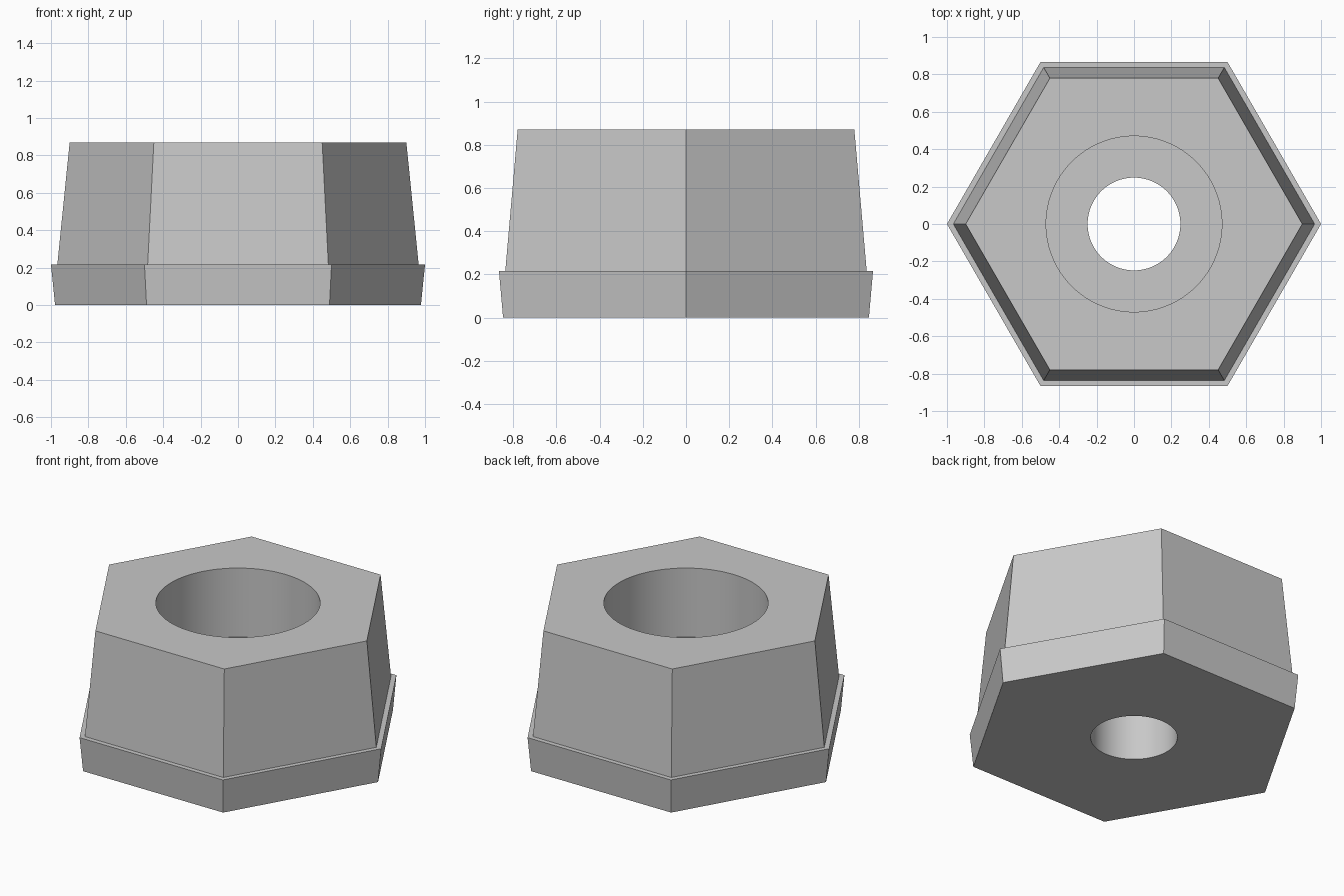
import bpy
import bmesh
from math import cos, sin, tau, radians

cube = bpy.data.objects.get("Cube")
if cube:
    bpy.data.objects.remove(cube, do_unlink=True)

SIDES = 6
STEPS = 16                      # bore segments per hexagon side
HEIGHT = 0.87
FLANGE_TOP = 0.216
BORE_FLOOR = 0.435

grey = bpy.data.materials.new("metal_grey")
grey.use_nodes = True
colour = (0.58, 0.58, 0.58, 1)
grey.diffuse_color = colour
grey.node_tree.nodes["Principled BSDF"].inputs["Base Color"].default_value = colour

bm = bmesh.new()


def ring(count, radius, z):
    return [bm.verts.new((radius * cos(tau * i / count), radius * sin(tau * i / count), z))
            for i in range(count)]


def bridge(a, b):
    n = len(a)
    for i in range(n):
        j = (i + 1) % n
        bm.faces.new((a[i], a[j], b[j], b[i]))


def cap(hexagon, circle):
    """Flat hexagonal face with a round hole, one piece per side."""
    for i in range(SIDES):
        arc = [circle[(i * STEPS + k) % len(circle)] for k in range(STEPS + 1)]
        bm.faces.new([hexagon[(i + 1) % SIDES], hexagon[i]] + arc)


# Flared base flange, ledge and tapered body
outer = [ring(SIDES, r, z) for r, z in
         ((0.978, 0), (1.0, FLANGE_TOP), (0.966, FLANGE_TOP), (0.9, HEIGHT))]
for low, high in zip(outer, outer[1:]):
    bridge(low, high)

# Wide upper bore, flat seat and narrow through hole
inner = [ring(SIDES * STEPS, r, z) for r, z in
         ((0.47, HEIGHT), (0.47, BORE_FLOOR), (0.248, BORE_FLOOR), (0.248, 0))]
for high, low in zip(inner, inner[1:]):
    bridge(high, low)

# Top and underside
cap(outer[-1], inner[0])
cap(outer[0], inner[-1])
bmesh.ops.recalc_face_normals(bm, faces=bm.faces[:])

mesh = bpy.data.meshes.new("hex_nut")
bm.to_mesh(mesh)
bm.free()
mesh.materials.append(grey)
nut = bpy.data.objects.new("hex_nut", mesh)
bpy.context.collection.objects.link(nut)

# Smooth bores with crisp hexagon edges
bpy.ops.object.select_all(action="DESELECT")
nut.select_set(True)
bpy.context.view_layer.objects.active = nut
bpy.ops.object.shade_smooth_by_angle(angle=radians(12))
